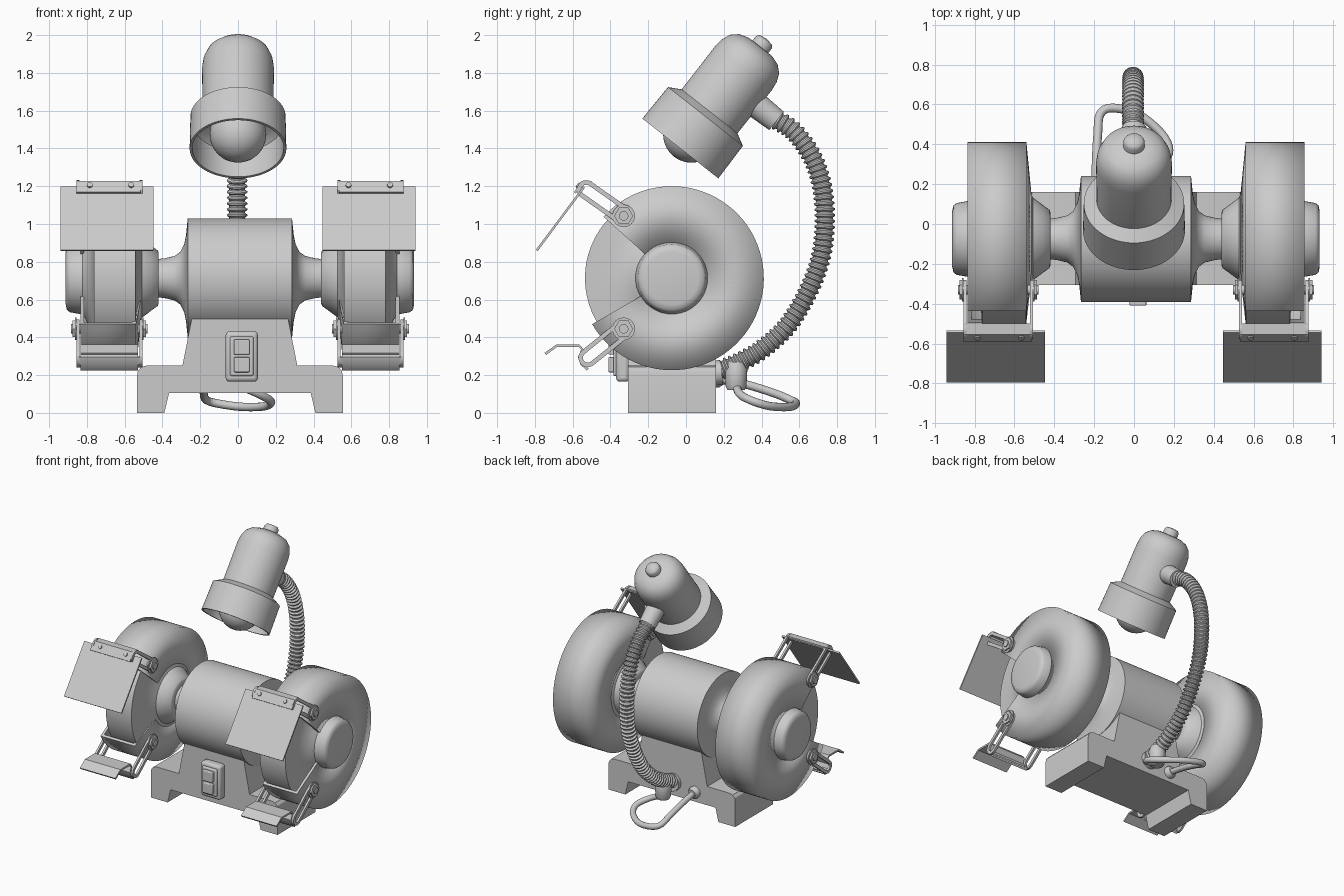
import bpy, bmesh
from math import radians, pi, cos, sin, tau
from mathutils import Vector as V

if "Cube" in bpy.data.objects:
    bpy.data.objects.remove(bpy.data.objects["Cube"])

CX, CY, CZ = 0.01, -0.075, 0.713      # motor axis
X, Y, Z = V((1, 0, 0)), V((0, 1, 0)), V((0, 0, 1))


def finish(bm, name, angle=30, flat=()):
    bmesh.ops.remove_doubles(bm, verts=bm.verts, dist=1e-5)
    bmesh.ops.recalc_face_normals(bm, faces=bm.faces)
    for f in bm.faces:
        f.smooth = f not in flat
    for e in bm.edges:
        e.smooth = e.calc_face_angle(0) < radians(angle)
    me = bpy.data.meshes.new(name)
    bm.to_mesh(me)
    bm.free()
    ob = bpy.data.objects.new(name, me)
    bpy.context.collection.objects.link(ob)
    return ob


def skin(bm, rings, wrap, close):
    """Join rings of vertices with quads."""
    k, n = len(rings[0]), len(rings)
    for i in range(n if wrap else n - 1):
        a, b = rings[i], rings[(i + 1) % n]
        for j in range(k if close else k - 1):
            m = (j + 1) % k
            bm.faces.new((a[j], a[m], b[m], b[j]))


def lathe(name, prof, org, axis, n=48, angle=30, arc=None, closed=False):
    """Revolve (distance, radius) points about an axis; arc gives a part turn."""
    axis = V(axis).normalized()
    if abs(axis.x) > 0.9:
        u, v = -Y, Z
    else:
        u, v = X, axis.cross(X)
    bm = bmesh.new()
    a0, a1 = arc or (0, tau)
    count = n + 1 if arc else n
    rings = []
    for i in range(count):
        a = a0 + (a1 - a0) * i / n
        d = u * cos(a) + v * sin(a)
        rings.append([bm.verts.new(V(org) + axis * t + d * r) for t, r in prof])
    skin(bm, rings, not arc, closed)
    caps = [bm.faces.new(r) for r in (rings[0], rings[-1])] if arc else []
    return finish(bm, name, angle, caps)


def rod(name, org, axis, r, h, n=24):
    return lathe(name, [(0, 0), (0, r), (h, r), (h, 0)], org, axis, n)


def extrude(name, pts, place, a, b, angle=30):
    """Extrude a 2D outline between a and b; place(p, q, depth) gives the position."""
    bm = bmesh.new()
    rings = [[bm.verts.new(place(p, q, d)) for p, q in pts] for d in (a, b)]
    skin(bm, rings, False, True)
    for r in rings:
        bm.faces.new(r)
    return finish(bm, name, angle)


def strip(name, pts, a, b, th=0.012):
    """Bent sheet: a yz polyline given thickness and extruded along x."""
    pts = [V(p) for p in pts]
    left, right = [], []
    for i, p in enumerate(pts):
        t = (pts[min(i + 1, len(pts) - 1)] - pts[max(i - 1, 0)]).normalized()
        nrm = V((-t.y, t.x)) * th / 2
        left.append(p + nrm)
        right.append(p - nrm)
    return extrude(name, left + right[::-1], lambda p, q, d: V((d, p, q)), a, b)


def link(name, p, q, a, b, ro=0.05, ri=0.026):
    """Slotted link in the yz plane between p and q."""
    p, q = V(p), V(q)
    d = (q - p).normalized()
    s = V((-d.y, d.x))
    bm = bmesh.new()
    rings = []
    for x, r in ((a, ro), (b, ro), (b, ri), (a, ri)):
        ring = []
        for c, sg in ((q, 1), (p, -1)):
            for i in range(11):
                t = -pi / 2 + pi * i / 10
                w = c + (d * cos(t) + s * sin(t)) * r * sg
                ring.append(bm.verts.new((x, w.x, w.y)))
        rings.append(ring)
    skin(bm, rings, True, True)
    return finish(bm, name)


def box(name, lo, hi, bev=0.01):
    ob = extrude(name, [(lo[0], lo[2]), (hi[0], lo[2]), (hi[0], hi[2]), (lo[0], hi[2])],
                 lambda p, q, d: V((p, d, q)), lo[1], hi[1])
    m = ob.modifiers.new("bevel", 'BEVEL')
    m.width, m.segments = bev, 3
    return ob


def smooth_path(ctrl, n):
    """Evenly spaced points on a Catmull-Rom curve."""
    c = [V(p) for p in ctrl]
    c = [c[0] * 2 - c[1]] + c + [c[-1] * 2 - c[-2]]
    fine = []
    for i in range(1, len(c) - 2):
        a, b, d, e = c[i - 1:i + 3]
        for k in range(30):
            t = k / 30
            fine.append((b * 2 + (d - a) * t + (a * 2 - b * 5 + d * 4 - e) * t * t
                         + (b * 3 - a - d * 3 + e) * t ** 3) / 2)
    fine.append(c[-2])
    acc = [0]
    for a, b in zip(fine, fine[1:]):
        acc.append(acc[-1] + (b - a).length)
    out, j = [], 0
    for i in range(n):
        s = acc[-1] * i / (n - 1)
        while j < len(fine) - 2 and acc[j + 1] < s:
            j += 1
        out.append(fine[j].lerp(fine[j + 1], (s - acc[j]) / (acc[j + 1] - acc[j])))
    return out


def tube(name, pts, radii, ref, sides=16):
    bm = bmesh.new()
    rings = []
    for i, (p, r) in enumerate(zip(pts, radii)):
        t = (pts[min(i + 1, len(pts) - 1)] - pts[max(i - 1, 0)]).normalized()
        u = t.cross(ref).normalized()
        w = t.cross(u)
        rings.append([bm.verts.new(p + (u * cos(tau * k / sides) + w * sin(tau * k / sides)) * r)
                      for k in range(sides)])
    skin(bm, rings, False, True)
    for r in (rings[0], rings[-1]):
        bm.faces.new(r)
    return finish(bm, name, 40)


# base: arched foot profile, mirrored
half = [(0.375, 0.105), (0.40, 0), (0.545, 0), (0.545, 0.195), (0.54, 0.222), (0.522, 0.243),
        (0.495, 0.25), (0.304, 0.25), (0.255, 0.5)]
extrude("base", half + [(-x, z) for x, z in half[::-1]],
        lambda p, q, d: V((CX + p, d, q)), -0.307, 0.16)

# switch on the front of the base
box("switch_plate", (-0.065, -0.37, 0.165), (0.105, -0.30, 0.432), 0.02)
box("switch_frame", (-0.042, -0.385, 0.195), (0.082, -0.36, 0.405), 0.01)
for i, z in enumerate((0.215, 0.308)):
    box(f"switch_button_{i}", (-0.022, -0.41, z), (0.062, -0.37, z + 0.08), 0.006)

# motor with flared necks
prof = [(0.45, 0.10), (0.40, 0.105), (0.345, 0.118), (0.315, 0.14), (0.295, 0.18),
        (0.285, 0.23), (0.276, 0.317)]
lathe("motor", prof + [(-t, r) for t, r in prof[::-1]], (CX, CY, CZ), X, 64, 40)

# both grinding ends
for s, side in ((1, "right"), (-1, "left")):
    ctr, ax = (CX, CY, CZ), (s, 0, 0)
    fx = lambda x: CX + s * x
    lathe(f"wheel_guard_{side}",
          [(0.845, 0.185), (0.845, 0.487), (0.55, 0.487), (0.522, 0.2), (0.54, 0.2),
           (0.57, 0.467), (0.825, 0.467), (0.825, 0.185)],
          ctr, ax, 64, 180, (radians(42), radians(330)), True)
    lathe(f"grinding_wheel_{side}",
          [(0.84, 0.18), (0.815, 0.22), (0.79, 0.27), (0.778, 0.34), (0.772, 0.46),
           (0.552, 0.46), (0.545, 0.34), (0.535, 0.26), (0.515, 0.2)], ctr, ax, 64, 50)
    lathe(f"outer_hub_{side}",
          [(0.82, 0.195), (0.85, 0.189), (0.90, 0.18), (0.916, 0.168), (0.922, 0.14), (0.922, 0)],
          ctr, ax, 48, 60)
    lathe(f"inner_hub_{side}",
          [(0.54, 0.215), (0.52, 0.21), (0.47, 0.172), (0.435, 0.147), (0.43, 0.135), (0.43, 0.08)],
          ctr, ax, 48, 60)
    # slotted arms with nuts for the shield and the tool rest
    for part, p, q in (("shield", (-0.33, 1.043), (-0.528, 1.182)),
                       ("rest", (-0.33, 0.445), (-0.52, 0.292))):
        for k, (a, b, out) in enumerate(((0.85, 0.866, 1), (0.532, 0.516, -1))):
            link(f"{part}_arm_{side}_{k}", p, q, fx(a), fx(b))
            d = (s * out, 0, 0)
            rod(f"{part}_washer_{side}_{k}", (fx(b), *p), d, 0.06, 0.007)
            rod(f"{part}_nut_{side}_{k}", (fx(b), *p), d, 0.05, 0.02, 6)
            rod(f"{part}_bolt_{side}_{k}", (fx(b - 0.05 * out), *p), d, 0.025, 0.078)
    # tool rest plate and its folded bracket
    strip(f"tool_rest_{side}",
          [(-0.745, 0.312), (-0.685, 0.355), (-0.565, 0.355), (-0.548, 0.335), (-0.565, 0.295),
           (-0.552, 0.258), (-0.52, 0.23)], fx(0.54), fx(0.845), 0.014)
    strip(f"rest_bracket_{side}", [(-0.565, 0.295), (-0.55, 0.26), (-0.52, 0.245)],
          fx(0.516), fx(0.866), 0.012)
    # eye shield, clamp strip and screws
    strip(f"eye_shield_{side}", [(-0.79, 0.86), (-0.54, 1.195)], s * 0.447, s * 0.94)
    strip(f"shield_clamp_{side}", [(-0.588, 1.165), (-0.55, 1.222), (-0.50, 1.222)],
          fx(0.525), fx(0.866))
    for k, x in enumerate((0.575, 0.795)):
        rod(f"shield_screw_{side}_{k}", (fx(x), -0.562, 1.198), (0, -0.8, 0.6), 0.015, 0.018, 12)

# lamp head
L, A, B = V((0, -0.03, 1.40)), V((0, 0.618, 0.785)), V((0, 0.785, -0.618))
lathe("lamp_shade",
      [(0.2, 0), (0.2, 0.2), (0.17, 0.238), (0, 0.242), (0, 0.256), (0.215, 0.252), (0.23, 0.225),
       (0.25, 0.188), (0.54, 0.19), (0.59, 0.184), (0.635, 0.166), (0.668, 0.13),
       (0.684, 0.08), (0.688, 0)], L, A, 64, 40)
lathe("lamp_button", [(0.66, 0.055), (0.715, 0.053), (0.732, 0.042), (0.738, 0)], L, A, 24, 50)
lathe("lamp_bulb", [(-0.15 * cos(pi * i / 16), 0.15 * sin(pi * i / 16)) for i in range(17)],
      L + A * 0.095, A, 32)
lathe("lamp_collar", [(0.15, 0.07), (0.31, 0.062), (0.31, 0)], L + A * 0.43, B, 32)

# ribbed gooseneck
ctrl = [(0.15, 0.215), (0.27, 0.262), (0.40, 0.335), (0.54, 0.465), (0.65, 0.65), (0.715, 0.83),
        (0.735, 1.02), (0.72, 1.2), (0.665, 1.36), (0.57, 1.49), (0.45, 1.57)]
ribs = 56
path = smooth_path([(-0.005, y, z) for y, z in ctrl], ribs * 4)
tube("gooseneck", path, [0.042, 0.054, 0.054, 0.042] * ribs, X)
rod("gooseneck_socket", (-0.005, 0.15, 0.21), (0, 1, 0.1), 0.065, 0.04, 32)

# cable loop with its fittings
lathe("cable_fitting", [(0, 0), (0, 0.045), (0.02, 0.055), (0.11, 0.06), (0.15, 0.045), (0.15, 0)],
      (0.01, 0.265, 0.12), Z, 24, 50)
lathe("cable_grommet", [(0, 0.045), (0.025, 0.045), (0.05, 0.03), (0.05, 0)],
      (-0.19, 0.15, 0.18), Y, 24, 40)
pts = smooth_path([(-0.19, 0.16, 0.18), (-0.19, 0.30, 0.155), (-0.182, 0.45, 0.11),
                   (-0.17, 0.55, 0.07), (-0.11, 0.582, 0.05), (0.02, 0.55, 0.032),
                   (0.14, 0.45, 0.035), (0.175, 0.36, 0.06), (0.12, 0.29, 0.095),
                   (0.02, 0.265, 0.14)], 60)
tube("cable", pts, [0.022] * 60, Z, 12)
